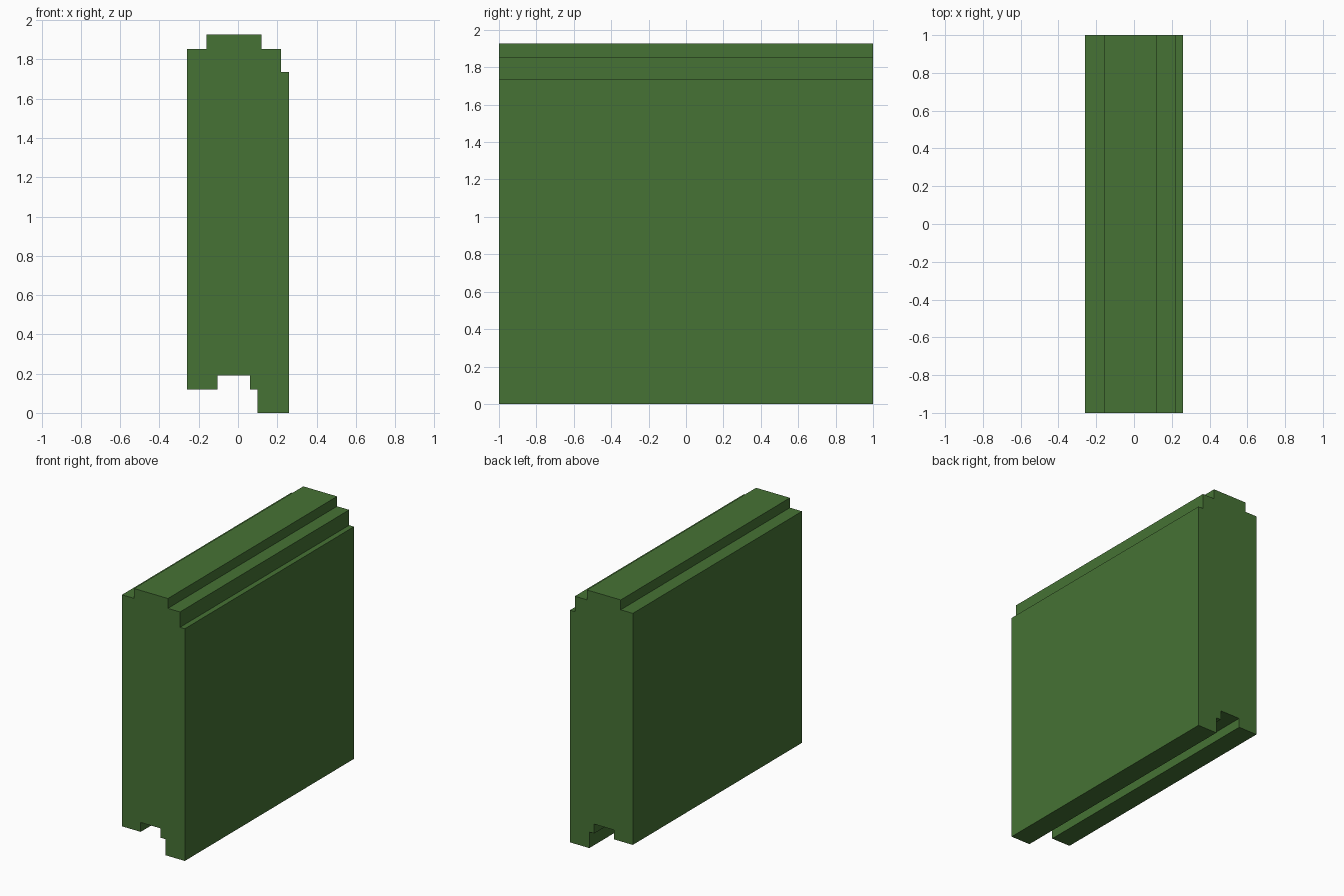
import bpy, bmesh

if "Cube" in bpy.data.objects:
    bpy.data.objects.remove(bpy.data.objects["Cube"])

# Wall panel cross-section (x, z): stepped tongue on top, stepped groove below
PROFILE = [
    (-0.26, 0.12), (-0.105, 0.12), (-0.105, 0.19), (0.06, 0.19),
    (0.06, 0.12), (0.10, 0.12), (0.10, 0.0), (0.26, 0.0),
    (0.26, 1.737), (0.22, 1.737), (0.22, 1.852), (0.12, 1.852),
    (0.12, 1.926), (-0.16, 1.926), (-0.16, 1.852), (-0.26, 1.852),
]
LENGTH = 2.0

green = bpy.data.materials.new("leaf green")
green.diffuse_color = (0.061, 0.169, 0.035, 1)
green.use_nodes = True
green.node_tree.nodes["Principled BSDF"].inputs["Base Color"].default_value = green.diffuse_color


def extrude_profile(name, profile, length, material):
    """Extrude an x-z outline along y, centred on y = 0."""
    bm = bmesh.new()
    face = bm.faces.new([bm.verts.new((x, -length / 2, z)) for x, z in profile])
    result = bmesh.ops.extrude_face_region(bm, geom=[face], use_keep_orig=True)
    moved = [v for v in result["geom"] if isinstance(v, bmesh.types.BMVert)]
    bmesh.ops.translate(bm, verts=moved, vec=(0, length, 0))
    bmesh.ops.recalc_face_normals(bm, faces=bm.faces)
    mesh = bpy.data.meshes.new(name)
    bm.to_mesh(mesh)
    bm.free()
    mesh.materials.append(material)
    obj = bpy.data.objects.new(name, mesh)
    bpy.context.collection.objects.link(obj)
    return obj


# Interlocking panel
extrude_profile("interlocking_panel", PROFILE, LENGTH, green)
